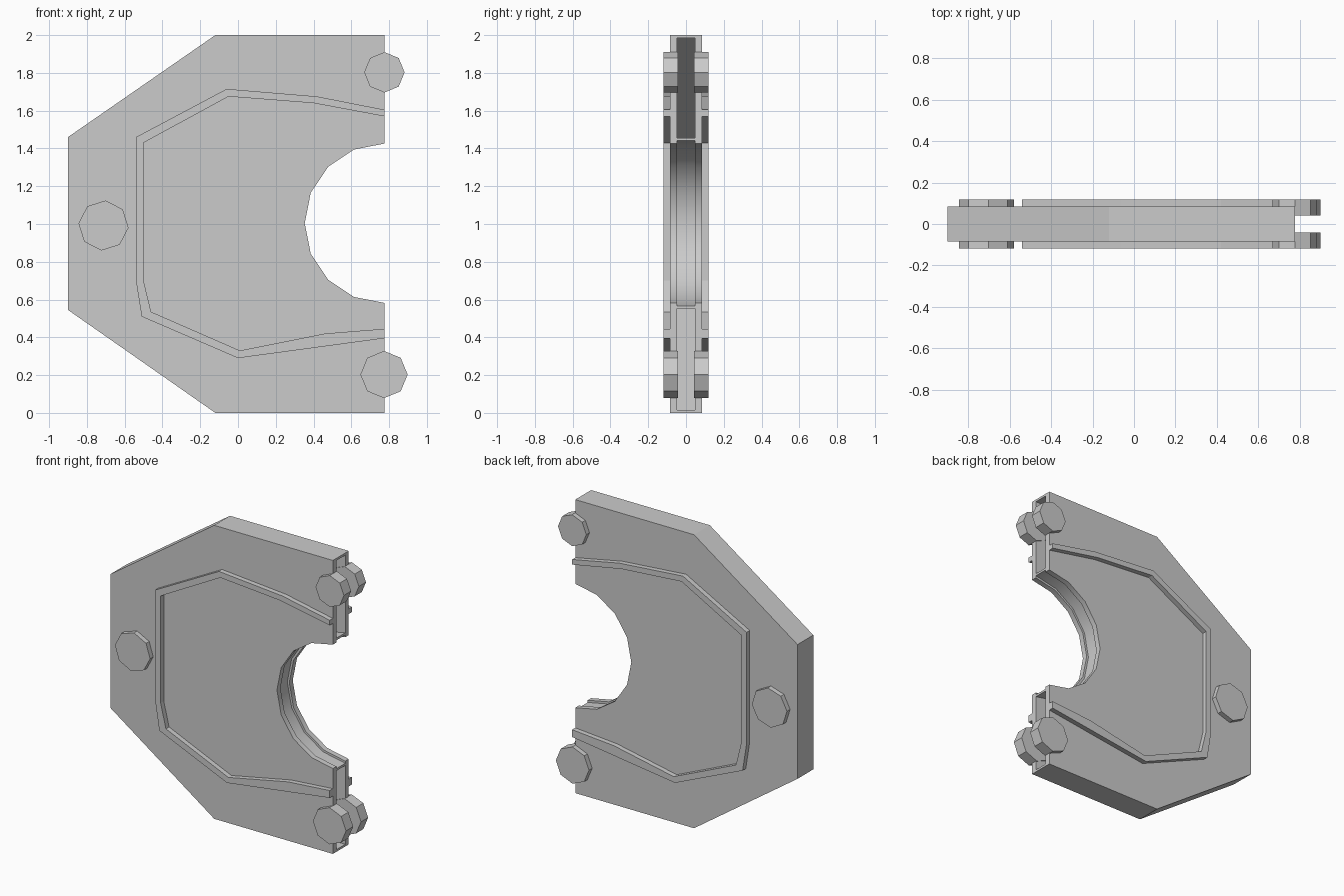
import bpy, bmesh, math

if "Cube" in bpy.data.objects:
    bpy.data.objects.remove(bpy.data.objects["Cube"])

HOLE = (0.775, 1.004)   # centre of the round cut-out
R = 0.422


def prism(name, pts, y0, y1):
    """Extrude an x-z outline from y0 to y1."""
    bm = bmesh.new()
    face = bm.faces.new([bm.verts.new((x, y0, z)) for x, z in pts])
    out = bmesh.ops.extrude_face_region(bm, geom=[face])
    verts = [g for g in out["geom"] if isinstance(g, bmesh.types.BMVert)]
    bmesh.ops.translate(bm, verts=verts, vec=(0, y1 - y0, 0))
    bmesh.ops.recalc_face_normals(bm, faces=bm.faces)
    me = bpy.data.meshes.new(name)
    bm.to_mesh(me)
    bm.free()
    ob = bpy.data.objects.new(name, me)
    bpy.context.collection.objects.link(ob)
    return ob


def ring(cx, cz, r, n, phase=0.0):
    return [(cx + r * math.cos(phase + math.tau * i / n),
             cz + r * math.sin(phase + math.tau * i / n)) for i in range(n)]


def arc(r):
    """Left half of the 16-sided cut-out, top to bottom."""
    return [(HOLE[0] + r * math.cos(a), HOLE[1] + r * math.sin(a))
            for a in (math.pi / 2 + math.pi * i / 8 for i in range(9))]


def cut(ob, cutter):
    cutter.hide_render = True
    mod = ob.modifiers.new("cut", "BOOLEAN")
    mod.operation = "DIFFERENCE"
    mod.solver = "EXACT"
    mod.object = cutter
    bpy.context.view_layer.update()
    dg = bpy.context.evaluated_depsgraph_get()
    me = bpy.data.meshes.new_from_object(ob.evaluated_get(dg))
    ob.modifiers.clear()
    ob.data = me
    bpy.data.objects.remove(cutter)


# Main plate with half-round cut-out
XE = HOLE[0]
plate = prism("plate", [(XE, 0), (-0.12, 0), (-0.9, 0.545), (-0.9, 1.46),
                        (-0.12, 2), (XE, 2)] + arc(R), -0.085, 0.085)
# Hollow inside, open at the straight right edge
cut(plate, prism("hollow_cutter",
                 [(1, 0.015), (-0.115, 0.015), (-0.885, 0.553), (-0.885, 1.452),
                  (-0.115, 1.985), (1, 1.985), (1, HOLE[1] + R + 0.03)]
                 + arc(R + 0.03) + [(1, HOLE[1] - R - 0.03)], -0.048, 0.048))
# Shallow groove around the cut-out
cut(plate, prism("groove_cutter", ring(*HOLE, R + 0.015, 16), -0.048, 0.048))
plate.data.shade_smooth()
plate.data.set_sharp_from_angle(angle=math.radians(28))

# Raised trim outline
trim = [(XE, 1.605), (0.42, 1.675), (-0.06, 1.715), (-0.54, 1.46), (-0.54, 0.70),
        (-0.51, 0.51), (0.0, 0.29), (XE, 0.395),
        (XE, 0.445), (0.46, 0.42), (0.01, 0.33), (-0.46, 0.535), (-0.5, 0.70),
        (-0.5, 1.43), (-0.05, 1.675), (0.40, 1.64), (XE, 1.57)]

# Bolts: name, x, z, radius, turn, inner depth
bolts = [("left_bolt", -0.712, 0.992, 0.133, math.radians(40), 0.08),
         ("upper_bolt", 0.775, 1.803, 0.107, 0.0, 0.042),
         ("lower_bolt", 0.773, 0.203, 0.125, 0.0, 0.042)]

# Same trim and bolts on both faces
for side, s in (("front", -1), ("back", 1)):
    prism(side + "_trim", trim, s * 0.08, s * 0.119)
    for name, x, z, r, turn, depth in bolts:
        prism(f"{side}_{name}", ring(x, z, r, 8, turn), s * depth, s * 0.119)
